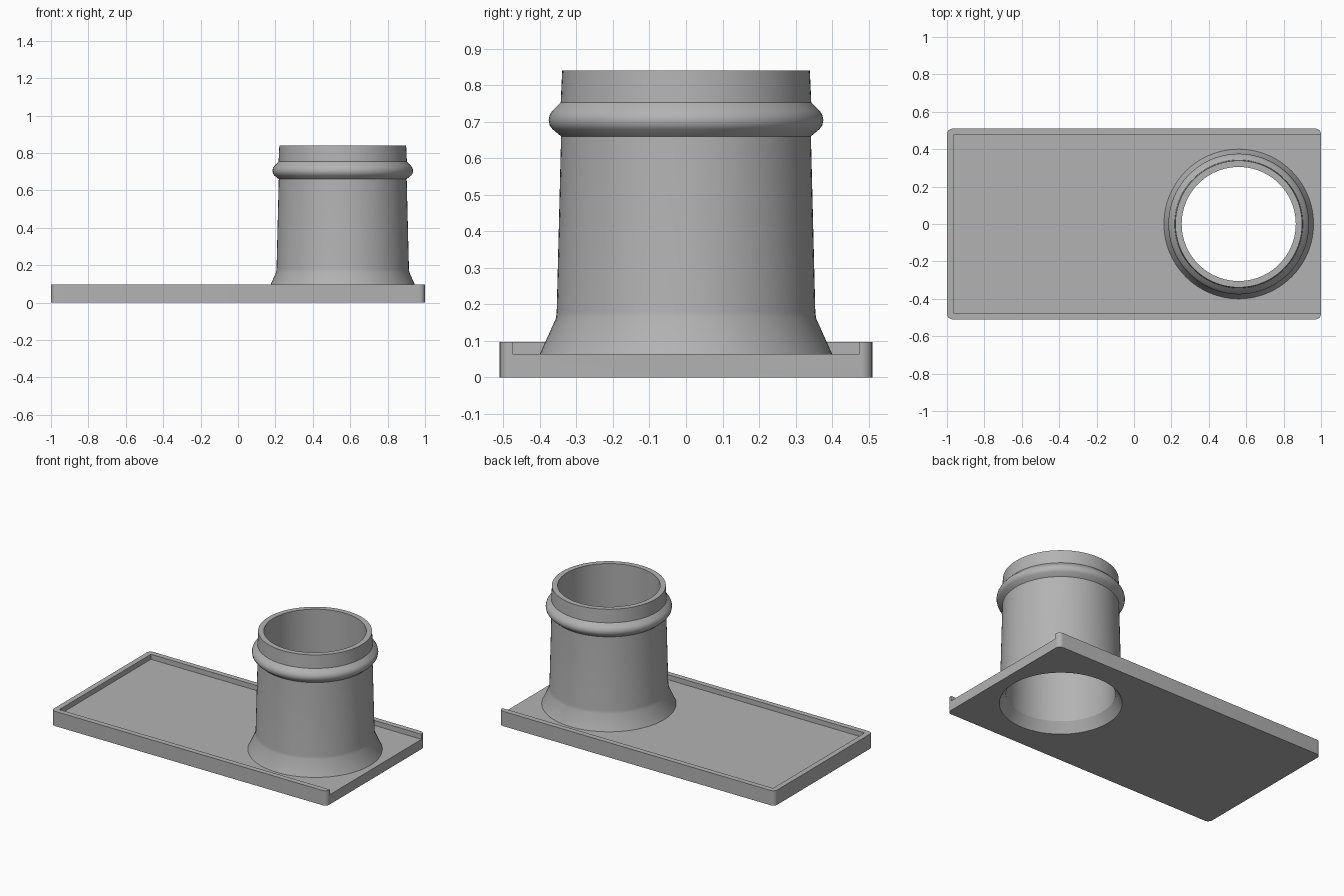
import bpy, bmesh, math

cube = bpy.data.objects.get("Cube")
if cube:
    bpy.data.objects.remove(cube, do_unlink=True)

SEGMENTS = 96
TUBE_X = 0.56
FLOOR, RIM_TOP, TOP = 0.064, 0.097, 0.84
HALF_X, HALF_Y, RIM = 1.0, 0.51, 0.035

grey = bpy.data.materials.new("plain grey")
grey.use_nodes = True
grey.diffuse_color = (0.45, 0.45, 0.45, 1)
grey.node_tree.nodes["Principled BSDF"].inputs["Base Color"].default_value = grey.diffuse_color


def make_object(name, bm):
    bmesh.ops.recalc_face_normals(bm, faces=bm.faces)
    mesh = bpy.data.meshes.new(name)
    bm.to_mesh(mesh)
    bm.free()
    mesh.materials.append(grey)
    obj = bpy.data.objects.new(name, mesh)
    bpy.context.collection.objects.link(obj)
    return obj


def box(name, low, high, corner=0):
    """Box between two corners, with optional rounded upright edges."""
    bm = bmesh.new()
    bmesh.ops.create_cube(bm, size=1)
    for v in bm.verts:
        v.co = [h if c > 0 else l for c, l, h in zip(v.co, low, high)]
    if corner:
        upright = [e for e in bm.edges
                   if abs(e.verts[0].co.z - e.verts[1].co.z) > 0.01]
        bmesh.ops.bevel(bm, geom=upright, offset=corner, segments=6,
                        profile=0.5, affect='EDGES')
    return make_object(name, bm)


def lathe(name, profile, closed=True):
    """Turn a (radius, height) profile about the tube axis."""
    bm = bmesh.new()
    rings = []
    for r, z in profile:
        angles = [math.tau * i / SEGMENTS for i in range(SEGMENTS)]
        rings.append([bm.verts.new((TUBE_X + r * math.cos(a), r * math.sin(a), z))
                      for a in angles])
    pairs = list(zip(rings, rings[1:]))
    if closed:
        pairs.append((rings[-1], rings[0]))
    else:
        bm.faces.new(rings[0])
        bm.faces.new(rings[-1])
    for a, b in pairs:
        for i in range(SEGMENTS):
            j = (i + 1) % SEGMENTS
            bm.faces.new((a[i], a[j], b[j], b[i]))
    return make_object(name, bm)


def cut(obj, cutter):
    mod = obj.modifiers.new("cut", 'BOOLEAN')
    mod.operation = 'DIFFERENCE'
    mod.solver = 'EXACT'
    mod.object = cutter
    bpy.context.view_layer.objects.active = obj
    bpy.ops.object.modifier_apply(modifier=mod.name)
    bpy.data.objects.remove(cutter, do_unlink=True)


def smooth(obj, degrees):
    bpy.ops.object.select_all(action='DESELECT')
    obj.select_set(True)
    bpy.context.view_layer.objects.active = obj
    bpy.ops.object.shade_smooth_by_angle(angle=math.radians(degrees))


# Base plate: rim on three sides, open at the tube end, flared hole below
plate = box("base_plate", (-HALF_X, -HALF_Y, 0), (HALF_X, HALF_Y, RIM_TOP), 0.03)
cut(plate, box("tray_cutter", (RIM - HALF_X, RIM - HALF_Y, FLOOR),
               (HALF_X + 0.1, HALF_Y - RIM, 0.2)))
slope = 0.04 / FLOOR
cut(plate, lathe("hole_cutter", [(0.36 + 0.1 * slope, -0.1),
                                 (0.32 - 0.1 * slope, FLOOR + 0.1)], closed=False))
smooth(plate, 25)

# Spigot tube: flared foot, tapered wall, rounded bead and plain neck
bead = [(0.342, 0.66), (0.366, 0.68), (0.373, 0.69), (0.376, 0.705),
        (0.373, 0.719), (0.366, 0.73), (0.343, 0.753)]
tube = lathe("spigot_tube", [(0.32, FLOOR), (0.40, FLOOR), (0.356, 0.162),
                             (0.354, 0.18)] + bead + [(0.339, TOP), (0.305, TOP)])
smooth(tube, 30)
